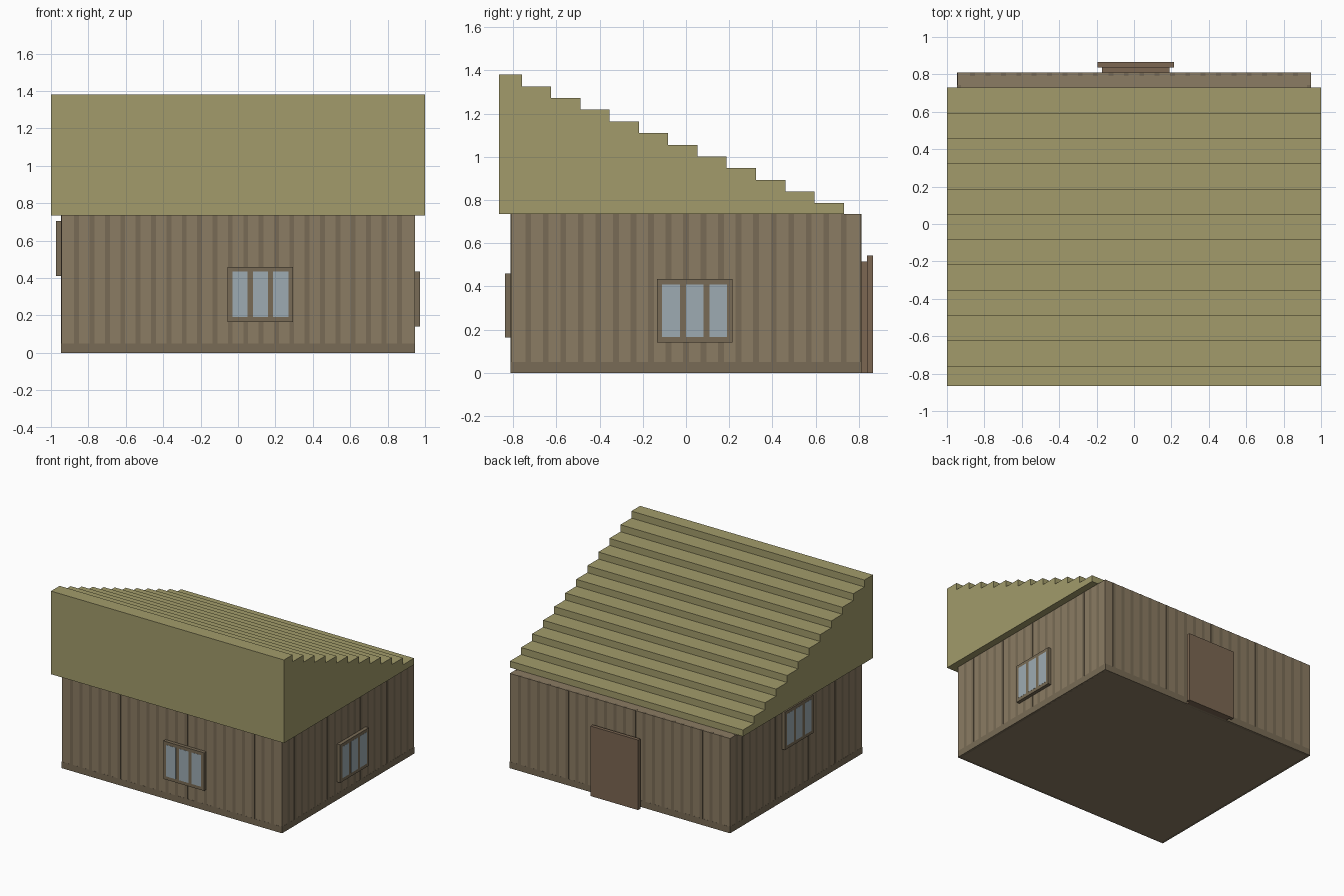
import bpy, bmesh
from mathutils import Matrix
from math import radians

if "Cube" in bpy.data.objects:
    bpy.data.objects.remove(bpy.data.objects["Cube"])


def material(name, rgb):
    m = bpy.data.materials.new(name)
    m.diffuse_color = (*rgb, 1)
    m.use_nodes = True
    m.node_tree.nodes["Principled BSDF"].inputs["Base Color"].default_value = m.diffuse_color
    return m


WALL = material("wall_wood", (0.26, 0.20, 0.125))
TRIM = material("trim_wood", (0.19, 0.148, 0.092))
DOOR = material("door_wood", (0.20, 0.135, 0.085))
ROOF = material("thatch", (0.36, 0.33, 0.145))
GLASS = material("glass", (0.34, 0.41, 0.45))


def finish(name, bm, mat):
    bmesh.ops.recalc_face_normals(bm, faces=bm.faces)
    me = bpy.data.meshes.new(name)
    bm.to_mesh(me)
    bm.free()
    me.materials.append(mat)
    ob = bpy.data.objects.new(name, me)
    bpy.context.collection.objects.link(ob)
    return ob


def boxes(name, mat, spans, angle=0):
    """Boxes given as (x0, x1, y0, y1, z0, z1), turned about z to face a wall."""
    bm = bmesh.new()
    rot = Matrix.Rotation(radians(angle), 4, 'Z')
    for x0, x1, y0, y1, z0, z1 in spans:
        mid = Matrix.Translation(((x0 + x1) / 2, (y0 + y1) / 2, (z0 + z1) / 2))
        size = Matrix.Diagonal((x1 - x0, y1 - y0, z1 - z0, 1))
        bmesh.ops.create_cube(bm, size=1, matrix=rot @ mid @ size)
    return finish(name, bm, mat)


HX, HY, TOP = 0.945, 0.81, 0.735

# Main body
boxes("body", WALL, [(-HX, HX, -HY, HY, 0, TOP)])

# Flush battens and base board on each wall
for side, angle, half, dist, n in (("front", 0, HX, HY, 23), ("right", 90, HY, HX, 20),
                                   ("back", 180, HX, HY, 23), ("left", 270, HY, HX, 20)):
    step = 2 * half / n
    xs = [-half + step * i for i in range(1, n)]
    boxes(side + "_battens", TRIM,
          [(x - 0.013, x + 0.013, -dist - 0.001, -dist + 0.02, 0.05, TOP + 0.0005) for x in xs], angle)
    boxes(side + "_base_board", TRIM, [(-half, half, -dist - 0.001, -dist + 0.02, 0, 0.05)], angle)

# Windows: frame slab with three flush panes
for side, angle, dist, u, z in (("front", 0, HY, -0.055, 0.165), ("right", 90, HX, -0.135, 0.14),
                                ("left", 270, HX, -0.175, 0.41)):
    out = -dist - 0.027
    boxes(side + "_window_frame", TRIM, [(u, u + 0.35, out, -dist + 0.01, z, z + 0.295)], angle)
    boxes(side + "_window_panes", GLASS,
          [(u + 0.025 + 0.109 * i, u + 0.107 + 0.109 * i, out - 0.001, out + 0.01, z + 0.026, z + 0.27)
           for i in range(3)], angle)

# Back door: inner slab and larger outer slab
boxes("door_inner", DOOR, [(-0.19, 0.17, -0.838, -HY + 0.01, 0, 0.515)], 180)
boxes("door_outer", DOOR, [(-0.215, 0.195, -0.865, -0.838, 0, 0.543)], 180)

# Stepped lean-to roof: staircase profile extruded along x
profile = [(0.73, TOP)]
for i in range(12):
    z = 0.785 + 0.0541 * i
    y = 0.73 - 0.1354 * i
    profile += [(y, z), (max(y - 0.1354, -0.865), z)]
profile.append((-0.865, TOP))
bm = bmesh.new()
face = bm.faces.new([bm.verts.new((-1, y, z)) for y, z in profile])
ext = bmesh.ops.extrude_face_region(bm, geom=[face])
bmesh.ops.translate(bm, vec=(2, 0, 0),
                    verts=[g for g in ext["geom"] if isinstance(g, bmesh.types.BMVert)])
finish("stepped_roof", bm, ROOF)
